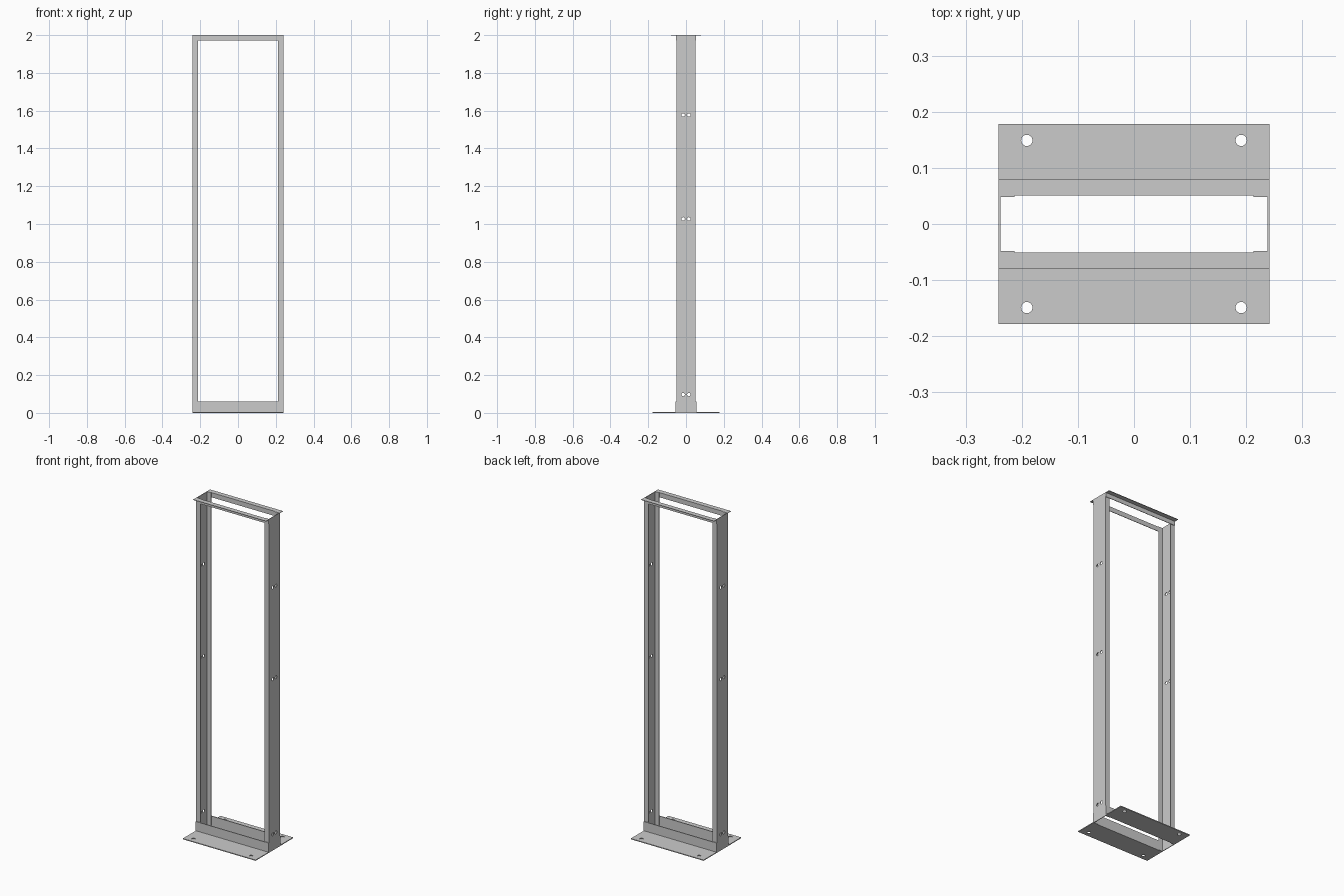
import bpy, bmesh
from mathutils import Matrix, Vector

if "Cube" in bpy.data.objects:
    bpy.data.objects.remove(bpy.data.objects["Cube"])

HALF_W, CH_Y, H = 0.2415, 0.0508, 2.0


def extrude_profile(name, pts, direction):
    """Extrude a closed 3D outline along a vector into a solid."""
    bm = bmesh.new()
    face = bm.faces.new([bm.verts.new(p) for p in pts])
    ext = bmesh.ops.extrude_face_region(bm, geom=[face])
    verts = [g for g in ext["geom"] if isinstance(g, bmesh.types.BMVert)]
    bmesh.ops.translate(bm, verts=verts, vec=Vector(direction))
    bmesh.ops.recalc_face_normals(bm, faces=bm.faces[:])
    mesh = bpy.data.meshes.new(name)
    bm.to_mesh(mesh)
    bm.free()
    obj = bpy.data.objects.new(name, mesh)
    bpy.context.collection.objects.link(obj)
    return obj


def drill(obj, centres, radius, axis):
    """Cut round holes through a part, then discard the cutter."""
    bm = bmesh.new()
    rot = Matrix.Rotation(1.5707963, 4, 'Y') if axis == 'X' else Matrix()
    for c in centres:
        bmesh.ops.create_cone(bm, cap_ends=True, segments=24, radius1=radius,
                              radius2=radius, depth=0.03,
                              matrix=Matrix.Translation(c) @ rot)
    mesh = bpy.data.meshes.new("hole_cutter")
    bm.to_mesh(mesh)
    bm.free()
    cutter = bpy.data.objects.new("hole_cutter", mesh)
    cutter.hide_render = True
    bpy.context.collection.objects.link(cutter)
    mod = obj.modifiers.new("holes", 'BOOLEAN')
    mod.operation, mod.solver, mod.object = 'DIFFERENCE', 'EXACT', cutter
    bpy.context.view_layer.objects.active = obj
    bpy.ops.object.modifier_apply(modifier=mod.name)
    bpy.data.objects.remove(cutter)


def angle_bar(name, side, foot_y, foot_z, leg_z, t):
    """L-section bar across the rack; flat flange points away from the centre."""
    s = 1 if leg_z > foot_z else -1
    yz = [(CH_Y, foot_z), (foot_y, foot_z), (foot_y, foot_z + s * t),
          (CH_Y + t, foot_z + s * t), (CH_Y + t, leg_z), (CH_Y, leg_z)]
    return extrude_profile(name, [(-HALF_W, side * y, z) for y, z in yz],
                           (2 * HALF_W, 0, 0))


# Upright C-channels, open towards the middle, with bolt-hole pairs
T, LIP = 0.0035, 0.213
for side, label in ((-1, "left"), (1, "right")):
    iy, ix = CH_Y - 0.003, HALF_W - T
    xy = [(LIP, -CH_Y), (HALF_W, -CH_Y), (HALF_W, CH_Y), (LIP, CH_Y),
          (LIP, iy), (ix, iy), (ix, -iy), (LIP, -iy)]
    post = extrude_profile(label + "_upright", [(side * x, y, 0) for x, y in xy],
                           (0, 0, H))
    drill(post, [(side * HALF_W, y, z) for z in (0.097, 1.027, 1.577)
                 for y in (-0.015, 0.015)], 0.009, 'X')

# Top and base angle bars, front and back; base flanges have anchor holes
for side, label in ((-1, "front"), (1, "back")):
    angle_bar(label + "_top_angle", side, 0.0795, H, 1.972, 0.003)
    base = angle_bar(label + "_base_angle", side, 0.178, 0, 0.06, 0.005)
    drill(base, [(x, side * 0.149, 0) for x in (-0.191, 0.191)], 0.01, 'Z')
